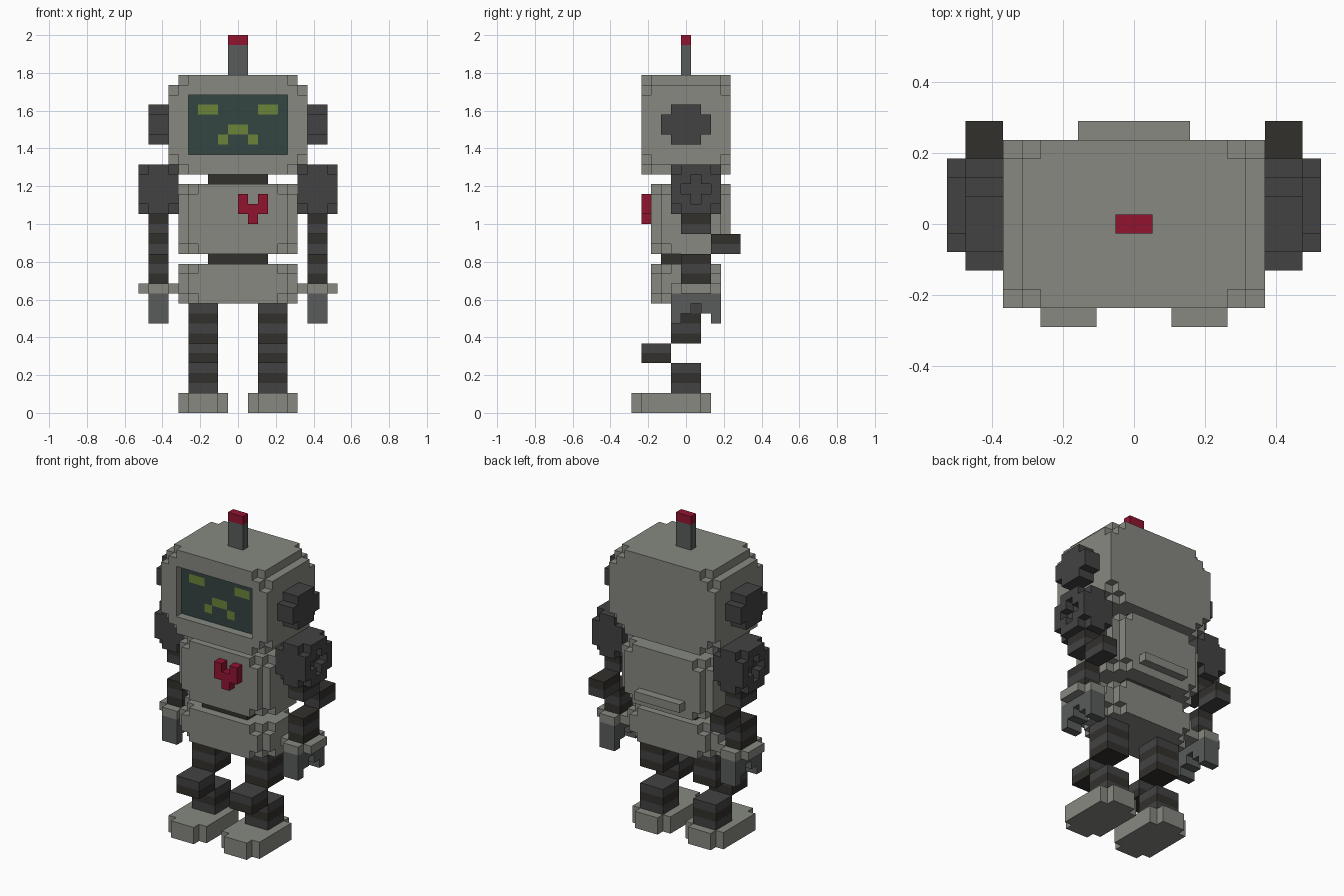
import bpy, bmesh
from mathutils import Vector

if "Cube" in bpy.data.objects:
    bpy.data.objects.remove(bpy.data.objects["Cube"])

V = 2 / 38                      # size of one cube cell
cells = {}                      # (i, j, k) -> (part name, colour name)

COLOURS = {
    "shell": (0.24, 0.246, 0.216), "dark": (0.055, 0.055, 0.055),
    "black": (0.032, 0.030, 0.025), "steel": (0.10, 0.107, 0.107),
    "red": (0.28, 0.007, 0.03), "screen": (0.033, 0.06, 0.055),
    "green": (0.147, 0.23, 0.042),
}
materials = {}
for cname, rgb in COLOURS.items():
    materials[cname] = bpy.data.materials.new(cname)
    materials[cname].diffuse_color = (*rgb, 1)


def block(x0, x1, y0, y1, z0, z1):
    """All cells of a box; y is given in half cells around the centre."""
    return {(i, j, k) for i in range(x0, x1)
            for j in range(int(y0 + 5.5), int(y1 + 5.5)) for k in range(z0, z1)}


def rounded(box, axis, mid=1, end=2):
    """Box whose edges along axis lose stepped corners, more so at both ends."""
    x0, x1, y0, y1, z0, z1 = box
    lo = (x0, int(y0 + 5.5), z0)
    hi = (x1 - 1, int(y1 + 4.5), z1 - 1)
    a, b = [n for n in range(3) if n != axis]
    out = set()
    for c in block(*box):
        d = sum(min(c[n] - lo[n], hi[n] - c[n]) for n in (a, b))
        at_end = c[axis] in (lo[axis], hi[axis])
        if d >= (end if at_end else mid):
            out.add(c)
    return out


def put(part, colour, group):
    for c in group:
        cells[c] = (part, colour)


def put_pair(part, colour, group):
    put("right_" + part, colour, group)
    put("left_" + part, colour, {(-1 - i, j, k) for i, j, k in group})


def put_striped(part, group):
    put_pair(part, "black", {c for c in group if c[2] % 2})
    put_pair(part, "dark", {c for c in group if c[2] % 2 == 0})


# Head with recessed screen and face
put("head", "shell", rounded((-7, 7, -4.5, 4.5, 24, 34), 1))
for c in block(-5, 5, -4.5, -3.5, 26, 32):
    del cells[c]
put("screen", "screen", block(-5, 5, -3.5, -2.5, 26, 32))
for s in (-4, 2):
    put("screen", "green", block(s, s + 2, -3.5, -2.5, 30, 31))
put("screen", "green", block(-1, 1, -3.5, -2.5, 28, 29))
for s in (-2, 1):
    put("screen", "green", block(s, s + 1, -3.5, -2.5, 27, 28))

# Antenna and ears
put("antenna", "steel", block(-1, 1, -.5, .5, 34, 37))
put("antenna_tip", "red", block(-1, 1, -.5, .5, 37, 38))
put_pair("ear", "dark", rounded((7, 9, -2.5, 2.5, 27, 31), 0, 1, 1))

# Neck, torso, waist, pelvis
put("neck", "black", block(-3, 3, -1.5, 2.5, 23, 24))
put("torso", "shell", rounded((-6, 6, -3.5, 4.5, 16, 23), 2))
put("back_ledge", "shell", block(-3, 3, 4.5, 5.5, 17, 18))
put("waist", "black", block(-3, 3, -2.5, 2.5, 15, 16))
put("pelvis", "shell", rounded((-6, 6, -3.5, 3.5, 11, 15), 2))

# Heart on the chest
put("heart", "red", block(0, 3, -4.5, -3.5, 20, 21)
    | block(0, 1, -4.5, -3.5, 21, 22) | block(2, 3, -4.5, -3.5, 21, 22)
    | block(1, 2, -4.5, -3.5, 19, 20))

# Shoulders with a cross-shaped recess
cross = block(9, 10, -.5, 2.5, 22, 23) | block(9, 10, .5, 1.5, 21, 24)
put_pair("shoulder", "dark", rounded((6, 10, -1.5, 3.5, 20, 25), 0, 0, 1) - cross)

# Bent banded arms, cuffs and claws
put_striped("arm", block(7, 9, -.5, 2.5, 18, 20) | block(7, 9, 2.5, 5.5, 16, 18)
            | block(7, 9, -.5, 2.5, 13, 16))
put_pair("cuff", "shell", rounded((6, 10, -1.5, 3.5, 12, 13), 2, 1, 1))
put_pair("claw", "steel", block(7, 9, -1.5, 3.5, 9, 12)
         - block(7, 9, .5, 1.5, 10, 11) - block(7, 9, -.5, 2.5, 9, 10))

# Bent banded legs and feet
put_striped("leg", block(2, 5, -1.5, 1.5, 7, 11) | block(2, 5, -4.5, -1.5, 5, 7)
            | block(2, 5, -1.5, 1.5, 2, 5))
put_pair("foot", "shell", rounded((1, 6, -5.5, 2.5, 0, 2), 2, 1, 1))

# Outer skin of each part: only cell faces that touch open air
for part in sorted({p for p, _ in cells.values()}):
    bm = bmesh.new()
    verts = {}
    mesh = bpy.data.meshes.new(part)
    used = sorted({c for p, c in cells.values() if p == part})
    for cname in used:
        mesh.materials.append(materials[cname])
    for c, (p, cname) in cells.items():
        if p != part:
            continue
        for axis in range(3):
            for side in (0, 1):
                near = list(c)
                near[axis] += 2 * side - 1
                if tuple(near) in cells:
                    continue
                loop = []
                for u, w in ((0, 0), (1, 0), (1, 1), (0, 1)):
                    q = list(c)
                    q[axis] += side
                    q[(axis + 1) % 3] += u
                    q[(axis + 2) % 3] += w
                    q = tuple(q)
                    if q not in verts:
                        verts[q] = bm.verts.new(Vector((q[0], q[1] - 5.5, q[2])) * V)
                    loop.append(verts[q])
                face = bm.faces.new(loop if side else loop[::-1])
                face.material_index = used.index(cname)
    bmesh.ops.dissolve_limit(bm, angle_limit=0.01, verts=bm.verts[:],
                             edges=bm.edges[:], delimit={'MATERIAL'})
    bm.to_mesh(mesh)
    bm.free()
    bpy.context.collection.objects.link(bpy.data.objects.new(part, mesh))

for m in bpy.data.materials:
    if m.users and not m.is_grease_pencil:
        m.use_nodes = True
        m.node_tree.nodes["Principled BSDF"].inputs["Base Color"].default_value = m.diffuse_color
